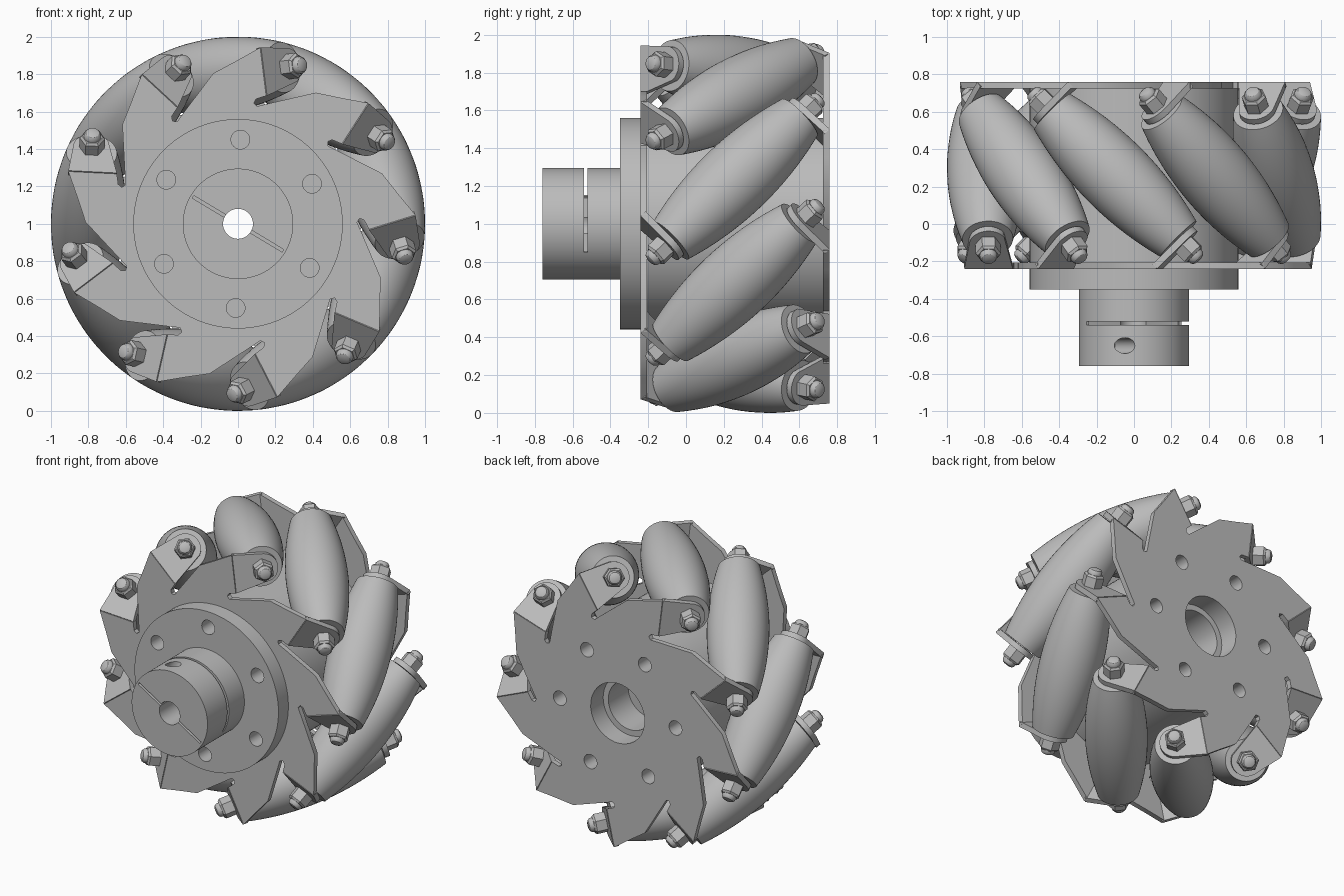
import bpy, bmesh, math
from mathutils import Matrix, Vector

if "Cube" in bpy.data.objects:
    bpy.data.objects.remove(bpy.data.objects["Cube"], do_unlink=True)

GREY = bpy.data.materials.new("light_grey")
GREY.use_nodes = True
COLOUR = (0.5, 0.5, 0.5, 1)
GREY.diffuse_color = COLOUR
GREY.node_tree.nodes["Principled BSDF"].inputs["Base Color"].default_value = COLOUR

COUNT = 9                 # rollers around the wheel
STEP = math.tau / COUNT
PHASE = math.radians(7.2)  # first roller, measured from the top
MID_Y, PITCH = 0.26, 0.80  # roller centre: depth and distance from the wheel axis
TILT = math.sqrt(0.5)      # sine of the 45 degree roller tilt
LIFT = Matrix.Translation((0, 0, 1))


def spin(angle):
    """Wheel placement turned anticlockwise as seen from the front."""
    return LIFT @ Matrix.Rotation(-angle, 4, 'Y')


def finish(name, bm, matrix):
    bmesh.ops.transform(bm, matrix=matrix, verts=bm.verts)
    bmesh.ops.recalc_face_normals(bm, faces=bm.faces)
    mesh = bpy.data.meshes.new(name)
    bm.to_mesh(mesh)
    bm.free()
    mesh.materials.append(GREY)
    ob = bpy.data.objects.new(name, mesh)
    bpy.context.collection.objects.link(ob)
    return ob


def smooth(ob):
    bpy.ops.object.select_all(action='DESELECT')
    ob.select_set(True)
    bpy.context.view_layer.objects.active = ob
    bpy.ops.object.shade_smooth_by_angle(angle=math.radians(30))


def lathe(bm, profile, segments, closed=False):
    """Revolve (radius, height) pairs about local z; open profiles get end caps."""
    rings = []
    for r, h in profile:
        rings.append([bm.verts.new((r * math.cos(a), r * math.sin(a), h))
                      for a in (math.tau * i / segments for i in range(segments))])
    pairs = list(zip(rings, rings[1:]))
    if closed:
        pairs.append((rings[-1], rings[0]))
    else:
        bm.faces.new(rings[0])
        bm.faces.new(rings[-1])
    for a, b in pairs:
        for i in range(segments):
            j = (i + 1) % segments
            bm.faces.new((a[i], a[j], b[j], b[i]))


def slab(bm, points, offset):
    """Solid from a flat outline pushed along an offset."""
    front = [bm.verts.new(p) for p in points]
    back = [bm.verts.new(Vector(p) + Vector(offset)) for p in points]
    bm.faces.new(front)
    bm.faces.new(back)
    for i in range(len(front)):
        j = (i + 1) % len(front)
        bm.faces.new((front[i], front[j], back[j], back[i]))


def cut(ob, cutters):
    for cutter in cutters:
        mod = ob.modifiers.new("cut", 'BOOLEAN')
        mod.operation, mod.solver, mod.object = 'DIFFERENCE', 'EXACT', cutter
        bpy.ops.object.select_all(action='DESELECT')
        ob.select_set(True)
        bpy.context.view_layer.objects.active = ob
        bpy.ops.object.modifier_apply(modifier=mod.name)


def rod(name, radius, low, high, matrix):
    bm = bmesh.new()
    lathe(bm, [(radius, low), (radius, high)], 32)
    ob = finish(name, bm, matrix)
    ob.hide_render = True
    return ob


def box(name, size, matrix):
    bm = bmesh.new()
    bmesh.ops.create_cube(bm, size=1)
    bmesh.ops.scale(bm, vec=size, verts=bm.verts)
    ob = finish(name, bm, matrix)
    ob.hide_render = True
    return ob


# Local z along the wheel axis, pointing to the back
AXLE = LIFT @ Matrix.Rotation(-math.pi / 2, 4, 'X')

# Hub, flange and drum in one turned body
bm = bmesh.new()
lathe(bm, [(0.08, -0.76), (0.295, -0.76), (0.295, -0.35), (0.56, -0.35), (0.56, 0.73),
           (0.21, 0.73), (0.21, 0.62), (0.17, 0.62), (0.17, 0.4), (0.08, 0.4)], 96, closed=True)
hub = finish("hub_and_drum", bm, AXLE)


# Side plate with bent roller tabs; the back one is the front turned half round
def side_plate(name, matrix):
    bm = bmesh.new()
    arm = [(-0.21, 0.63), (-0.03, 0.815), (0.10, 0.865), (0.235, 0.92),
           (0.235, 0.66), (0.18, 0.65), (0.165, 0.63), (0.18, 0.61)]
    outline = []
    for k in range(COUNT):
        turn = Matrix.Rotation(k * STEP, 4, 'Y')
        outline += [turn @ Vector((u, -0.24, v)) for u, v in arm]
    slab(bm, outline, (0, 0.035, 0))
    bore = rod("bore_cutter", 0.21, -0.4, -0.1, AXLE)
    plate = finish(name, bm, LIFT)
    cut(plate, [bore])
    bpy.data.objects.remove(bore, do_unlink=True)
    plate.data.transform(LIFT.inverted())
    plate.data.transform(spin(PHASE) @ matrix)

    # Tab outline: straight sides running into a round end about the bolt
    reach, radius = 0.186, 0.1
    tab = [(0, 0.92)]
    for i in range(13):
        a = math.radians(80 - i * 11.5)
        tab.append((reach + radius * math.cos(a), PITCH + radius * math.sin(a)))
    tab.append((0, 0.66))
    bm = bmesh.new()
    for k in range(COUNT):
        turn = Matrix.Rotation(k * STEP, 4, 'Y')
        points = [turn @ Vector((0.24 + d * TILT, -0.24 + d * TILT, v)) for d, v in tab]
        slab(bm, points, turn @ Vector((-0.025, 0.025, 0)))
    tabs = finish(name + "_tabs", bm, spin(PHASE) @ matrix)
    smooth(tabs)
    return plate


HALF_TURN = Matrix.Translation((0, 2 * MID_Y, 0)) @ Matrix.Rotation(math.pi, 4, 'Z')
front_plate = side_plate("front_plate", Matrix.Identity(4))
back_plate = side_plate("back_plate", HALF_TURN)

# Six bolt holes on each side
for plate, first, low, high in ((front_plate, 28.4, -0.5, -0.1), (back_plate, 58, 0.45, 0.9)):
    holes = []
    for k in range(6):
        a = math.radians(first + 60 * k)
        place = Matrix.Translation((0.45 * math.cos(a), 0, 0.45 * math.sin(a))) @ AXLE
        holes.append(rod("bolt_hole_cutter", 0.05, low, high, place))
    cut(hub, holes)
    cut(plate, holes)
    for h in holes:
        bpy.data.objects.remove(h, do_unlink=True)

# Shaft clamp: slit across the hub nose, relief groove and screw hole
CLAMP = LIFT @ Matrix.Rotation(math.radians(31), 4, 'Y')
slits = [
    box("slit_cutter", (0.56, 0.3, 0.016), CLAMP @ Matrix.Translation((0, -0.672, 0))),
    box("groove_cutter", (0.8, 0.018, 0.4), CLAMP @ Matrix.Translation((0, -0.531, 0.2))),
    rod("screw_cutter", 0.042, 0.05, 0.5, CLAMP @ Matrix.Translation((-0.19, -0.65, 0))),
]
cut(hub, slits)
for s in slits:
    bpy.data.objects.remove(s, do_unlink=True)
for ob in (hub, front_plate, back_plate):
    smooth(ob)

# Barrel profile whose tilted sweep touches the unit rolling circle
barrel = []
for i in range(25):
    t = -0.445 + 0.89 * i / 24
    reach = math.hypot(PITCH, t * TILT)
    gap, lean = 1 - reach, t * TILT / reach
    barrel.append((gap * math.sqrt(1 - lean * lean / 2), t + gap * lean * TILT))

# Rollers, each with an axle, hex nuts and domed ends
TILTED = (Matrix.Translation((0, MID_Y, PITCH)) @ Matrix.Rotation(-math.pi / 4, 4, 'Z')
          @ Matrix.Rotation(math.pi / 2, 4, 'Y'))
dome = [(0.047, 0.605), (0.045, 0.622), (0.036, 0.634), (0.02, 0.64)]
for k in range(COUNT):
    place = spin(PHASE + k * STEP) @ TILTED
    bm = bmesh.new()
    lathe(bm, barrel, 48)
    smooth(finish("roller_%d" % (k + 1), bm, place))
    bm = bmesh.new()
    lathe(bm, [(r, -h) for r, h in reversed(dome)] + dome, 24)
    smooth(finish("axle_%d" % (k + 1), bm, place))
    bm = bmesh.new()
    for s in (-1, 1):
        lathe(bm, [(0.068, s * 0.52), (0.068, s * 0.592), (0.056, s * 0.605)], 6)
    finish("nuts_%d" % (k + 1), bm, place)
